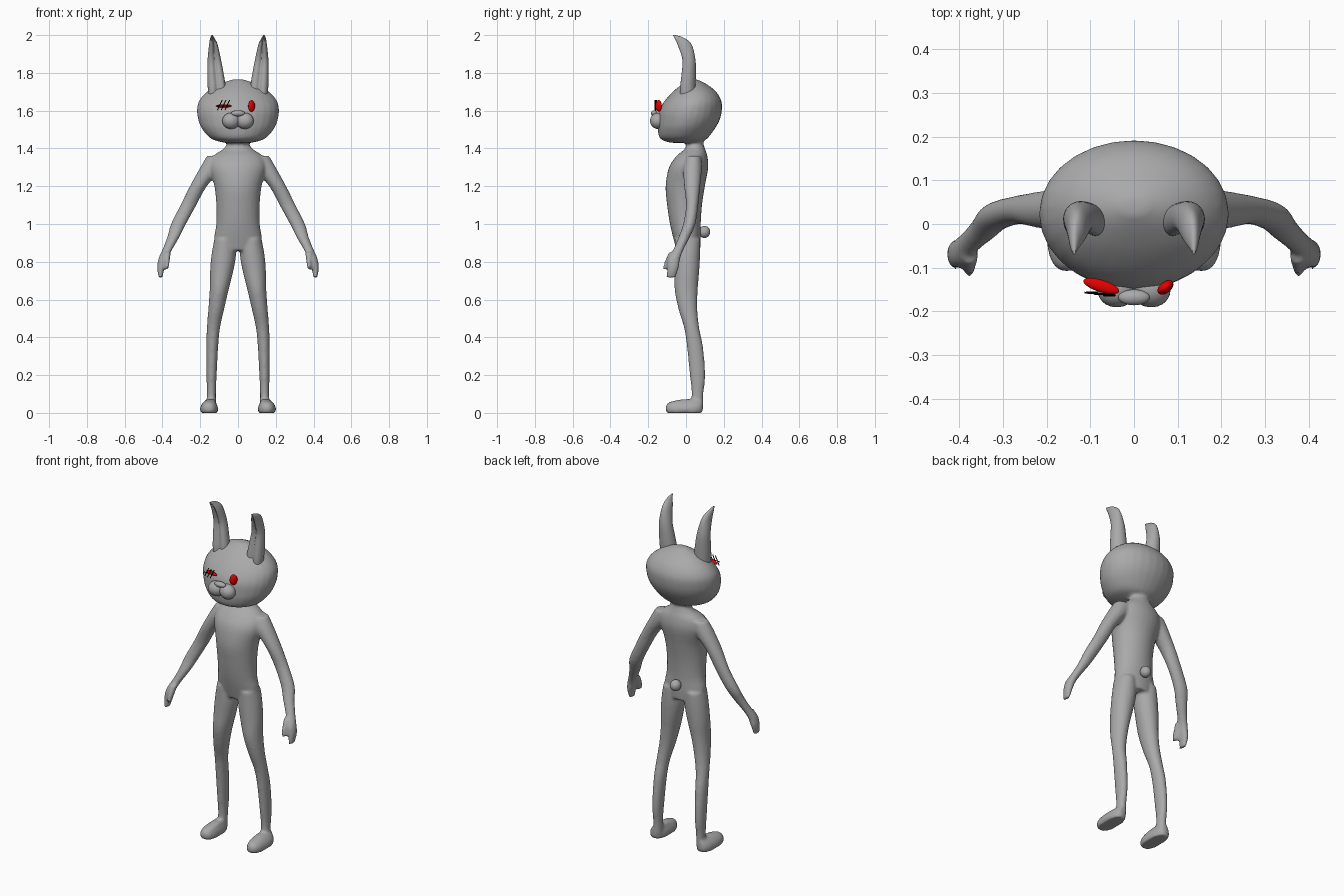
import bpy, math
from mathutils import Vector

if "Cube" in bpy.data.objects:
    bpy.data.objects.remove(bpy.data.objects["Cube"])


def material(name, rgb):
    m = bpy.data.materials.new(name)
    m.diffuse_color = (*rgb, 1)
    m.use_nodes = True
    m.node_tree.nodes["Principled BSDF"].inputs["Base Color"].default_value = m.diffuse_color
    return m


GREY = material("grey fur", (0.4, 0.4, 0.4))
RED = material("red eye", (0.8, 0.0, 0.0))
BLACK = material("black lash", (0.0, 0.0, 0.0))


def catmull(rows, steps=4):
    """Smoothly interpolate section rows."""
    out = []
    for i in range(len(rows) - 1):
        p = [rows[max(0, min(len(rows) - 1, i + k))] for k in (-1, 0, 1, 2)]
        for s in range(steps):
            t = s / steps
            out.append([0.5 * (2 * b + (c - a) * t + (2 * a - 5 * b + 4 * c - d) * t * t
                               + (3 * b - a - 3 * c + d) * t ** 3) for a, b, c, d in zip(*p)])
    return out + [list(rows[-1])]


def loft(name, rows, side=1, n=28, dent=0.0, power=1.0):
    """Stack oval sections given as (z, x0, x1, y0, y1); dent cuts a groove in front."""
    verts, faces = [], []
    rings = catmull(rows)
    for z, x0, x1, y0, y1 in rings:
        for k in range(n):
            a = 2 * math.pi * k / n
            r = 1 - dent * math.exp(-((a - 1.53 * math.pi) / 0.5) ** 2)
            c, s = math.cos(a), math.sin(a)
            c = math.copysign(abs(c) ** power, c)
            s = math.copysign(abs(s) ** power, s)
            verts.append((side * ((x0 + x1) / 2 - c * r * (x1 - x0) / 2),
                          (y0 + y1) / 2 + s * r * (y1 - y0) / 2, z))
    for i in range(len(rings) - 1):
        for k in range(n):
            j = (k + 1) % n
            faces.append((i * n + k, i * n + j, (i + 1) * n + j, (i + 1) * n + k))
    faces += [tuple(reversed(range(n))), tuple(range(len(verts) - n, len(verts)))]
    if side > 0:
        faces = [f[::-1] for f in faces]
    me = bpy.data.meshes.new(name)
    me.from_pydata(verts, [], faces)
    me.materials.append(GREY)
    ob = bpy.data.objects.new(name, me)
    bpy.context.collection.objects.link(ob)
    return ob


def activate(ob):
    bpy.ops.object.select_all(action='DESELECT')
    ob.select_set(True)
    bpy.context.view_layer.objects.active = ob


def ball(name, loc, size, mat, rot=(0, 0, 0)):
    bpy.ops.mesh.primitive_uv_sphere_add(segments=28, ring_count=16, location=loc, rotation=rot)
    ob = bpy.context.object
    ob.name, ob.scale = name, size
    ob.data.materials.append(mat)
    bpy.ops.object.shade_smooth()
    return ob


def rod(name, a, b, r):
    a, b = Vector(a), Vector(b)
    bpy.ops.mesh.primitive_cylinder_add(vertices=8, radius=r, depth=(b - a).length,
                                        location=(a + b) / 2)
    ob = bpy.context.object
    ob.name = name
    ob.rotation_euler = (b - a).to_track_quat('Z', 'Y').to_euler()
    ob.data.materials.append(BLACK)


# Torso and head sections, symmetric: z, half width, front, back
TORSO = [(.86, .10, -.05, .075), (.92, .126, -.066, .078), (1.0, .115, -.085, .078),
         (1.1, .115, -.1, .085), (1.2, .125, -.108, .1), (1.3, .15, -.09, .118),
         (1.36, .13, -.05, .113), (1.4, .075, -.005, .1), (1.44, .055, 0, .09),
         (1.5, .05, 0, .09)]
HEAD = [(1.43, .07, -.08, .07), (1.45, .14, -.135, .11), (1.5, .188, -.15, .15),
        (1.55, .21, -.15, .178), (1.6, .217, -.143, .19), (1.65, .207, -.115, .188),
        (1.7, .165, -.07, .16), (1.74, .1, -.02, .11), (1.765, .03, .02, .06)]
# Limb sections: z, inner x, outer x, front, back
ARM = [(1.36, .06, .165, 0, .08), (1.3, .08, .2, -.015, .085), (1.2, .165, .255, -.01, .075),
       (1.1, .22, .305, 0, .065), (1.0, .275, .355, -.015, .05), (.93, .31, .375, -.04, .02),
       (.87, .345, .398, -.065, -.01), (.82, .37, .42, -.095, -.03),
       (.77, .388, .428, -.1, -.038), (.715, .4, .42, -.105, -.055)]
THUMB = [(.85, .355, .395, -.09, -.045), (.8, .362, .388, -.115, -.07),
         (.76, .368, .388, -.122, -.09)]
LEG = [(.92, .02, .125, -.06, .075), (.84, .01, .14, -.06, .075), (.75, .025, .148, -.06, .07),
       (.65, .05, .15, -.06, .062), (.55, .073, .157, -.04, .06), (.45, .095, .165, -.01, .07),
       (.35, .105, .168, .005, .09), (.2, .113, .167, .02, .102), (.1, .117, .165, .03, .092),
       (.03, .115, .168, .02, .09)]
FOOT = [(0, .108, .197, -.103, .085), (.02, .105, .201, -.109, .09), (.04, .11, .196, -.105, .09),
        (.058, .118, .182, -.085, .09), (.072, .122, .165, -.02, .09)]

# Body: lofted parts fused into one smooth skin
parts = [loft("body", [(z, -w, w, f, b) for z, w, f, b in TORSO]),
         loft("head", [(z, -w, w, f, b) for z, w, f, b in HEAD])]
for s in (1, -1):
    parts += [loft("limb", rows, s) for rows in (ARM, THUMB, LEG)]
    parts.append(loft("foot", FOOT, s, power=.8))
activate(parts[0])
for p in parts:
    p.select_set(True)
bpy.ops.object.join()
body = bpy.context.object
rm = body.modifiers.new("skin", 'REMESH')
rm.mode, rm.voxel_size = 'VOXEL', 0.008
sm = body.modifiers.new("soften", 'SMOOTH')
sm.factor, sm.iterations = 0.5, 6
for m in ("skin", "soften"):
    bpy.ops.object.modifier_apply(modifier=m)
bpy.ops.object.shade_smooth()

# Ears: tapered, curling forward, grooved in front
EAR = [(1.66, .07, .155, -.04, .05), (1.72, .065, .16, -.042, .05), (1.79, .075, .162, -.034, .052),
       (1.87, .09, .161, -.028, .05), (1.95, .108, .153, -.055, .03),
       (1.985, .125, .147, -.068, -.01), (2.0, .134, .14, -.072, -.055)]
for s, side in ((1, "left"), (-1, "right")):
    activate(loft(side + "_ear", EAR, s, n=40, dent=.5))
    bpy.ops.object.shade_smooth_by_angle(angle=math.radians(50))
    # Muzzle cheeks
    ball(side + "_cheek", (s * .036, -.148, 1.546), (.048, .042, .043), GREY, (0, 0, -s * .3))

# Nose and tail
ball("nose", (0, -.168, 1.586), (.036, .018, .016), GREY)
ball("tail", (0, .097, .958), (.03, .031, .032), GREY)

# Eyes: one open, one a narrow slit
ball("open_eye", (.072, -.145, 1.625), (.021, .013, .031), RED, (0, 0, .7))
ball("slit_eye", (-.075, -.142, 1.625), (.043, .014, .009), RED, (0, 0, -.3))

# Thin lashes crossing the slit eye
rod("lash_bar", (-.113, -.157, 1.626), (-.045, -.163, 1.626), .002)
for i in range(3):
    x = -.109 + i * .02
    y = -.157 - i * .003
    rod(f"lash_{i + 1}", (x, y, 1.603), (x + .025, y, 1.656), .0025)
